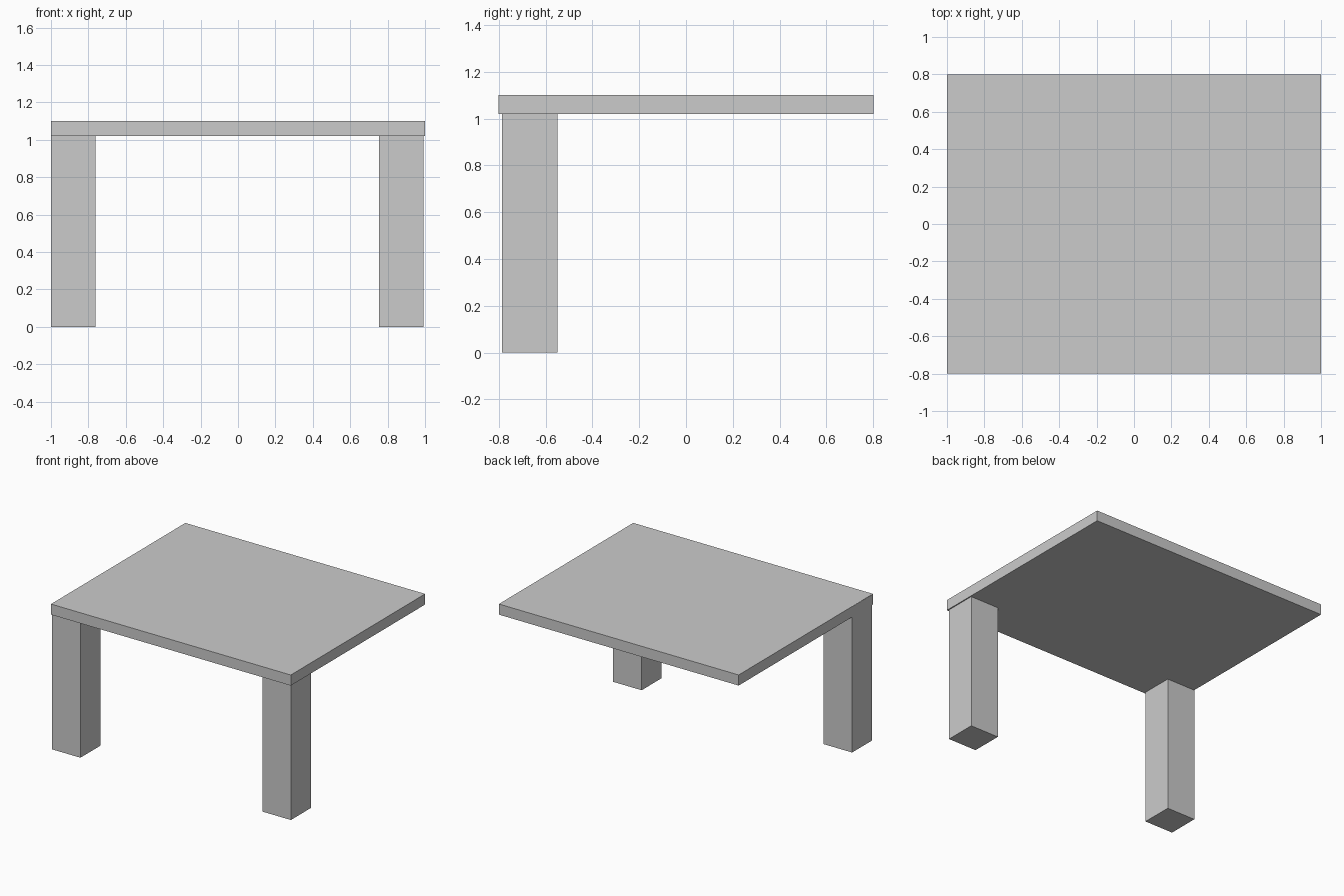
import bpy

if "Cube" in bpy.data.objects:
    bpy.data.objects.remove(bpy.data.objects["Cube"])


def box(name, x0, x1, y0, y1, z0, z1):
    """Axis-aligned box from its bounds."""
    bpy.ops.mesh.primitive_cube_add(size=1)
    ob = bpy.context.object
    ob.name = name
    ob.location = ((x0 + x1) / 2, (y0 + y1) / 2, (z0 + z1) / 2)
    ob.scale = (x1 - x0, y1 - y0, z1 - z0)
    bpy.ops.object.transform_apply(location=True, rotation=False, scale=True)
    return ob


# Table top slab
box("table_top", -0.999, 1.0, -0.8, 0.8, 1.02, 1.10)

# Two front legs, running up into the slab (the left one is flush with the edge)
LEG = 0.237
for name, x in (("front_left_leg", -1.0), ("front_right_leg", 0.755)):
    box(name, x, x + LEG, -0.787, -0.787 + LEG, 0.0, 1.099)
